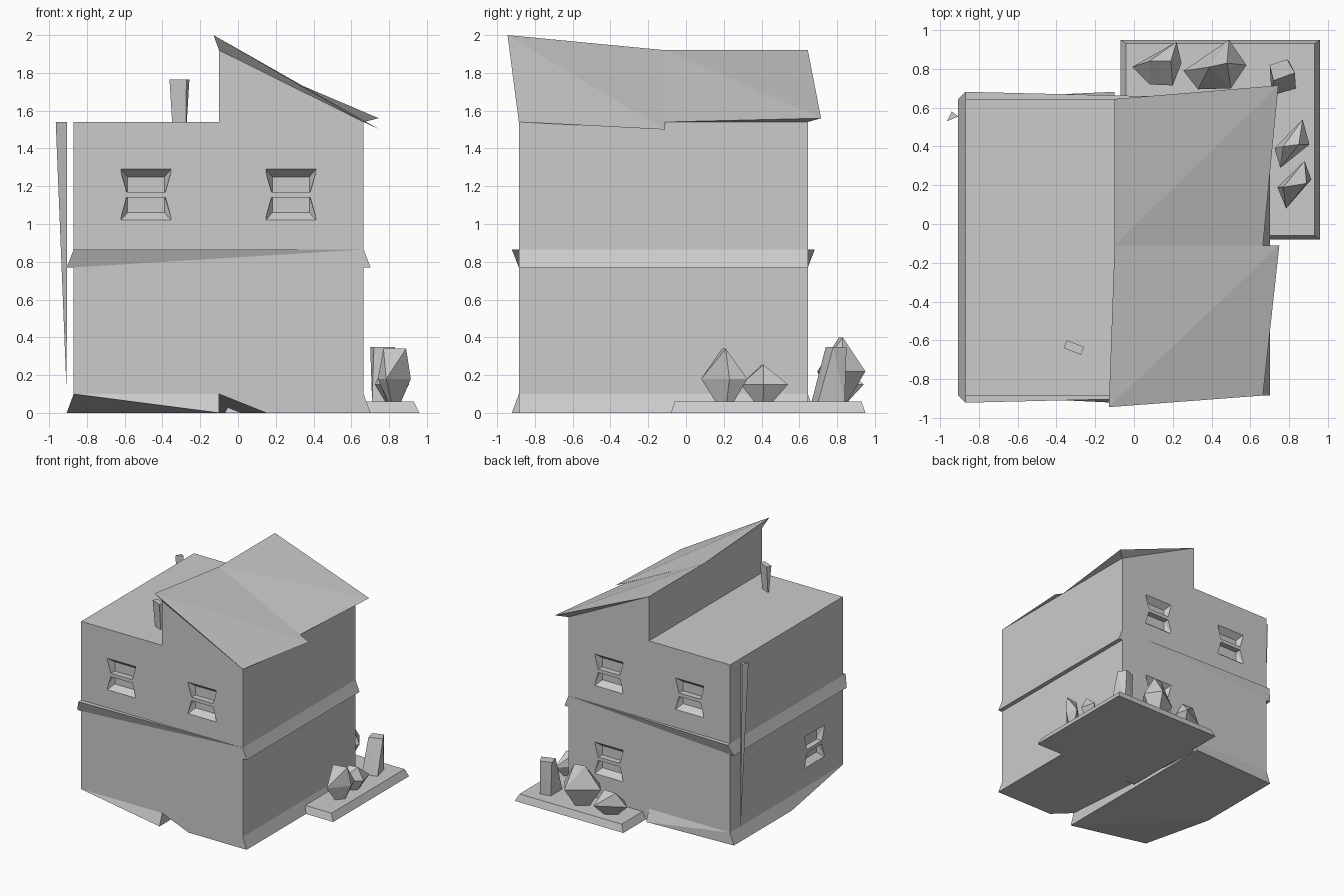
import bpy, bmesh
from math import radians
from mathutils import Matrix, Vector

cube = bpy.data.objects.get("Cube")
if cube:
    bpy.data.objects.remove(cube, do_unlink=True)

# One plain grey for everything
grey = bpy.data.materials.new("plain_grey")
grey.use_nodes = True
colour = (0.6, 0.6, 0.6, 1)
grey.diffuse_color = colour
for node in grey.node_tree.nodes:
    if node.type == "BSDF_PRINCIPLED":
        node.inputs["Base Color"].default_value = colour

# House extents
LEFT, MID, RIGHT = -0.87, -0.1, 0.665
FRONT, BACK = -0.885, 0.645
BASE, FLAT, RIDGE = 0.1, 1.54, 1.92
FLARE = 0.037


def finish(name, bm):
    bmesh.ops.recalc_face_normals(bm, faces=bm.faces)
    mesh = bpy.data.meshes.new(name)
    bm.to_mesh(mesh)
    bm.free()
    mesh.materials.append(grey)
    ob = bpy.data.objects.new(name, mesh)
    bpy.context.scene.collection.objects.link(ob)
    return ob


def add_hull(bm, points):
    verts = [bm.verts.new(p) for p in points]
    res = bmesh.ops.convex_hull(bm, input=verts)
    loose = [v for v in verts if v.is_valid and not v.link_faces]
    bmesh.ops.delete(bm, geom=loose, context="VERTS")


def hull(name, points):
    bm = bmesh.new()
    add_hull(bm, points)
    bmesh.ops.dissolve_limit(bm, angle_limit=radians(1), verts=bm.verts, edges=bm.edges)
    return finish(name, bm)


# House body: stepped front profile swept from front to back
profile = [(LEFT, BASE), (RIGHT, BASE), (RIGHT, FLAT), (MID, RIDGE), (MID, FLAT), (LEFT, FLAT)]
bm = bmesh.new()
face = bm.faces.new([bm.verts.new((x, FRONT, z)) for x, z in profile])
swept = bmesh.ops.extrude_face_region(bm, geom=[face])["geom"]
bmesh.ops.translate(bm, vec=(0, BACK - FRONT, 0), verts=[v for v in swept if isinstance(v, bmesh.types.BMVert)])
body = finish("house_body", bm)

# Window recesses: two splayed panes either side of a flush bar
DEPTH, POKE = 0.05, 0.01


def cut_window(bm, place, angle):
    mat = Matrix.Translation(place) @ Matrix.Rotation(radians(angle), 4, "Z")
    for s in (1, -1):
        points = []
        for side in (1, -1):
            wide, narrow = (0.133, 0.135), (0.103, 0.015)
            for outer, inner in ((wide, (0.098, 0.095)), (narrow, (0.098, 0.015))):
                a = Vector((side * outer[0], 0, s * outer[1]))
                b = Vector((side * inner[0], DEPTH, s * inner[1]))
                points += [mat @ b, mat @ (a + (a - b) * POKE / DEPTH)]
        add_hull(bm, points)


bm = bmesh.new()
for x in (-0.487, 0.28):
    cut_window(bm, (x, FRONT, 1.155), 0)
    cut_window(bm, (x, BACK, 1.155), 180)
cut_window(bm, (0.28, BACK, 0.4), 180)
cut_window(bm, (LEFT, -0.5, 0.4), -90)
cutter = finish("window_cutter", bm)
cutter.hide_render = True
mod = body.modifiers.new("windows", "BOOLEAN")
mod.object = cutter
mod.operation = "DIFFERENCE"
mod.solver = "EXACT"
bpy.context.view_layer.objects.active = body
bpy.ops.object.modifier_apply(modifier=mod.name)
bpy.data.objects.remove(cutter, do_unlink=True)

# Sloping roof in two skewed halves
centre = -0.11
hull("front_roof", [(-0.13, -0.945, 2), (RIGHT, FRONT, FLAT), (0.75, centre, 1.5),
                    (MID, centre, RIDGE), (MID, FRONT, RIDGE), (RIGHT, centre, FLAT)])
hull("back_roof", [(MID, centre, RIDGE), (RIGHT, centre, FLAT), (0.745, 0.715, 1.56),
                   (MID, BACK, RIDGE), (RIGHT, BACK, FLAT)])

# Belt course between the floors
LOW, HIGH = 0.77, 0.865
for name, x, out in (("left_belt", LEFT, -FLARE), ("right_belt", RIGHT, FLARE)):
    hull(name, [p for y in (FRONT, BACK) for p in ((x, y, HIGH), (x + out, y, LOW), (x, y, LOW))])
for name, y, out in (("front_belt", FRONT, -FLARE), ("back_belt", BACK, FLARE)):
    hull(name, [(LEFT, y + out, HIGH), (LEFT, y, HIGH), (LEFT - FLARE, y, LOW),
                (LEFT, y, LOW), (RIGHT, y, HIGH)])

# Flared footing in two parts, each with a lifted front left corner


def rim(x0, x1):
    return [(x, y, BASE) for x in (x0, x1) for y in (FRONT, BACK)]


hull("right_footing", rim(MID, RIGHT) + [(RIGHT + FLARE, FRONT, 0), (RIGHT + FLARE, BACK, 0),
                                         (MID, BACK, 0), (0.15, FRONT, 0)])
hull("left_footing", rim(LEFT, MID) + [(MID, FRONT - FLARE, 0), (MID, BACK + FLARE, 0),
                                       (LEFT - FLARE, BACK, 0), (LEFT - FLARE, -0.14, 0)])

# Tapered chimney and hanging downpipe
turn = Matrix.Translation((-0.31, -0.637, 0)) @ Matrix.Rotation(radians(-22), 4, "Z")
hull("chimney", [turn @ Vector((sx * w, sy * d, z)) for sx in (1, -1) for sy in (1, -1)
                 for w, d, z in ((0.048, 0.022, 1.765), (0.04, 0.005, FLAT))])
hull("downpipe", [(-0.965, 0.53, FLAT), (-0.94, 0.58, FLAT), (-0.905, 0.555, FLAT), (-0.907, 0.555, 0.1)])

# Bevelled yard slab
YARD = 0.06
hull("yard_slab", [p for x, y, ix, iy in ((-0.07, -0.08, 1, 1), (0.96, -0.08, -1, 1),
                                          (0.96, 0.95, -1, -1), (-0.07, 0.95, 1, -1))
                   for p in ((x, y, 0), (x + ix * 0.03, y + iy * 0.02, YARD))])


# Faceted rocks: a waist outline, a top ridge and a shrunken foot
def rock(name, waist, ridge, mid, top):
    cx = sum(p[0] for p in waist) / len(waist)
    cy = sum(p[1] for p in waist) / len(waist)
    foot = [(cx + (x - cx) * 0.4, cy + (y - cy) * 0.4, YARD) for x, y in waist]
    hull(name, foot + [(x, y, mid) for x, y in waist] + [(x, y, top) for x, y in ridge])


rock("back_rock_small", [(-0.01, 0.81), (0.08, 0.72), (0.2, 0.715), (0.245, 0.83), (0.22, 0.94)],
     [(0.08, 0.84), (0.19, 0.84)], 0.15, 0.26)
rock("back_rock_large", [(0.255, 0.79), (0.33, 0.695), (0.5, 0.7), (0.58, 0.82), (0.49, 0.95)],
     [(0.39, 0.81), (0.48, 0.83)], 0.22, 0.4)
rock("side_rock_small", [(0.725, 0.39), (0.755, 0.29), (0.905, 0.41), (0.87, 0.54)],
     [(0.77, 0.4), (0.85, 0.41)], 0.15, 0.255)
rock("side_rock_large", [(0.74, 0.19), (0.785, 0.08), (0.915, 0.23), (0.88, 0.325)],
     [(0.77, 0.19), (0.89, 0.21)], 0.18, 0.34)

# Standing stone block in the corner
hull("standing_stone", [(0.7, 0.82, 0.35), (0.79, 0.85, 0.35), (0.83, 0.78, 0.35), (0.72, 0.74, 0.35),
                        (0.71, 0.665, YARD), (0.835, 0.7, YARD), (0.71, 0.82, YARD), (0.8, 0.84, YARD)])
